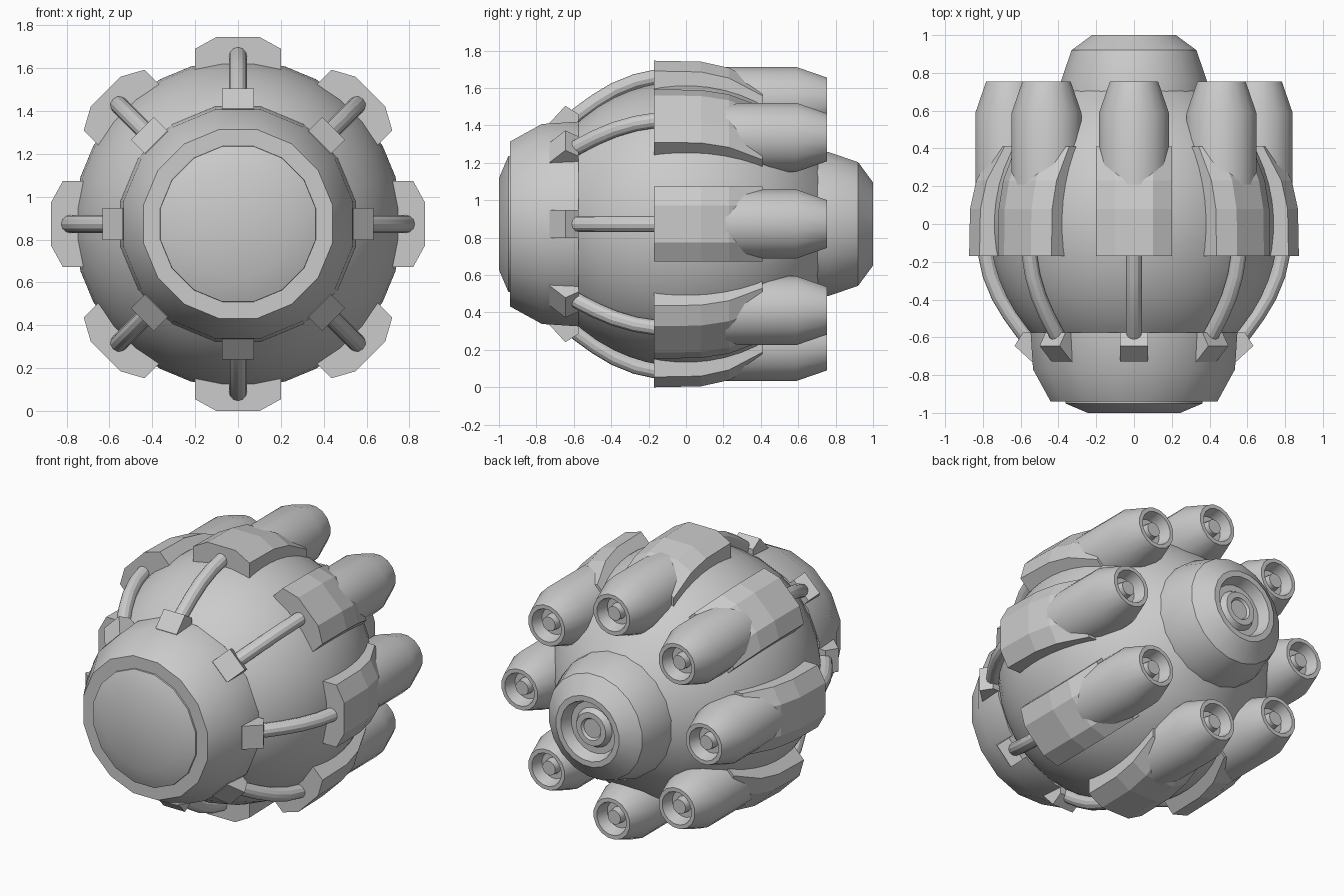
import bpy, bmesh, math
from mathutils import Matrix

if "Cube" in bpy.data.objects:
    bpy.data.objects.remove(bpy.data.objects["Cube"])

CZ = 0.873                      # height of the long axis
CENTRE = Matrix.Translation((0, 0, CZ))


def add_mesh(name, bm, smooth=True):
    bmesh.ops.recalc_face_normals(bm, faces=bm.faces)
    me = bpy.data.meshes.new(name)
    bm.to_mesh(me)
    bm.free()
    ob = bpy.data.objects.new(name, me)
    bpy.context.collection.objects.link(ob)
    if smooth:
        bpy.ops.object.select_all(action='DESELECT')
        ob.select_set(True)
        bpy.context.view_layer.objects.active = ob
        bpy.ops.object.shade_smooth_by_angle(angle=math.radians(28))
    ob.matrix_world = CENTRE
    return ob


def loft(bm, rings, closed=True):
    """Bridge successive vertex rings and cap both ends."""
    vs = [[bm.verts.new(p) for p in r] for r in rings]
    for a, b in zip(vs, vs[1:]):
        n = len(a)
        for i in range(n):
            j = (i + 1) % n
            bm.faces.new((a[i], a[j], b[j], b[i]))
    bm.faces.new(vs[0])
    bm.faces.new(vs[-1])


def lathe(name, profile, sides, offset=0.0):
    """Revolve (y, radius) points about the y axis, shifted outward by offset."""
    bm = bmesh.new()
    step = 2 * math.pi / sides
    loft(bm, [[(r * math.sin((i + .5) * step), y, offset + r * math.cos((i + .5) * step))
               for i in range(sides)] for y, r in profile])
    return add_mesh(name, bm)


def repeat(ob, count=8):
    """Place copies of a part evenly around the y axis."""
    for k in range(count):
        o = ob if k == 0 else ob.copy()
        if k:
            bpy.context.collection.objects.link(o)
        o.matrix_world = CENTRE @ Matrix.Rotation(2 * math.pi * k / count, 4, 'Y')


# Rounded hull
hull = [(y, .768 * math.sqrt(1 - (y / .82) ** 2))
        for y in [-.64 + 1.36 * i / 16 for i in range(17)]]
lathe("hull", hull, 32)

# Front collar and stepped nose cap
lathe("front_collar", [(-.575, .45), (-.575, .558), (-.77, .545), (-.94, .45), (-.94, .3)], 16)
lathe("nose_cap", [(-.9, .375), (-.95, .37), (-1.0, .25)], 16)

# Central rear engine with recessed nozzle
lathe("main_engine", [(.6, .395), (.76, .39), (.92, .335), (1.0, .225), (1.0, .19),
                      (.93, .165), (.93, .125), (.965, .105), (.965, .07), (.95, .06)], 20)

# Armour plate following the hull, chamfered across its width
bm = bmesh.new()
rings = []
for y, r in [(-.17, .873), (.08, .868), (.23, .835), (.41, .74)]:
    edge, inner = r - .055, r - .2
    rings.append([(-.2, y, inner), (-.2, y, edge), (-.1, y, r),
                  (.1, y, r), (.2, y, edge), (.2, y, inner)])
loft(bm, rings)
repeat(add_mesh("armour_plate", bm, smooth=False))

# Small thruster pod with recessed nozzle
repeat(lathe("thruster_pod", [(.15, .188), (.59, .188), (.755, .13), (.755, .105), (.68, .085),
                              (.68, .05), (.73, .045), (.73, .02)], 16, offset=.655))

# Curved feed pipe from the collar to the plate
path = [(-.62, .55), (-.56, .597), (-.48, .655), (-.38, .715), (-.27, .76), (-.12, .793)]
bm = bmesh.new()
rings = []
for i, (y, r) in enumerate(path):
    a, b = path[max(i - 1, 0)], path[min(i + 1, len(path) - 1)]
    t = math.atan2(b[1] - a[1], b[0] - a[0])
    ring = []
    for k in range(12):
        c, s = .042 * math.cos(k * math.pi / 6), .042 * math.sin(k * math.pi / 6)
        ring.append((c, y - s * math.sin(t), r + s * math.cos(t)))
    rings.append(ring)
loft(bm, rings)
repeat(add_mesh("feed_pipe", bm))

# Wedge bracket holding the pipe on the collar
wedge = [(-.73, .46), (-.73, .54), (-.645, .632), (-.575, .588), (-.575, .46)]
bm = bmesh.new()
loft(bm, [[(x, y, r) for y, r in wedge] for x in (-.075, .075)])
repeat(add_mesh("pipe_bracket", bm, smooth=False))
